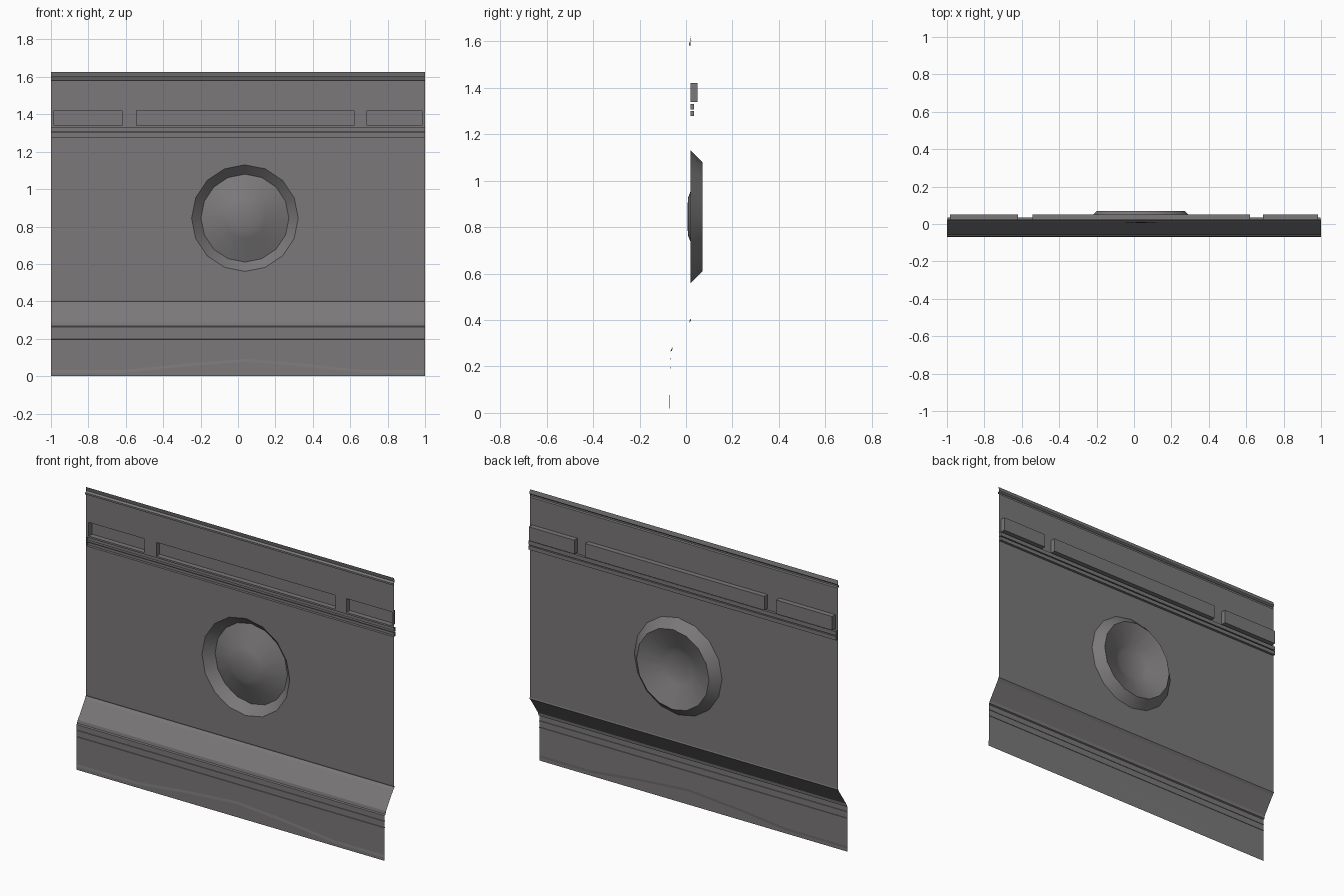
import bpy, bmesh, math

if "Cube" in bpy.data.objects:
    bpy.data.objects.remove(bpy.data.objects["Cube"])

CX, CZ, WALL_Y, SIDES = 0.037, 0.845, 0.02, 16

# Dark grey finish for every part
dark = bpy.data.materials.new("dark_grey")
dark.diffuse_color = (0.197, 0.189, 0.192, 1)
dark.use_nodes = True
dark.node_tree.nodes["Principled BSDF"].inputs["Base Color"].default_value = dark.diffuse_color


def finish(name, bm):
    """Weld, orient the sheet towards the front (-y) and link it."""
    bmesh.ops.remove_doubles(bm, verts=bm.verts, dist=1e-5)
    bmesh.ops.recalc_face_normals(bm, faces=bm.faces)
    bm.normal_update()
    if sum(f.normal.y * f.calc_area() for f in bm.faces) > 0:
        bmesh.ops.reverse_faces(bm, faces=bm.faces)
    me = bpy.data.meshes.new(name)
    bm.to_mesh(me)
    bm.free()
    me.materials.append(dark)
    ob = bpy.data.objects.new(name, me)
    bpy.context.collection.objects.link(ob)
    return ob


def ring(r, y):
    return [(CX + r * math.sin(2 * math.pi * i / SIDES), y,
             CZ + r * math.cos(2 * math.pi * i / SIDES)) for i in range(SIDES)]


def rect(x0, x1, z0, z1, y):
    return [(x0, y, z0), (x1, y, z0), (x1, y, z1), (x0, y, z1)]


def loop_verts(bm, pts):
    return [bm.verts.new(p) for p in pts]


def bridge(bm, a, b, smooth=False):
    for i in range(len(a)):
        j = (i + 1) % len(a)
        bm.faces.new((a[i], a[j], b[j], b[i])).smooth = smooth


# Flat wall: a sheet with openings for the dish, the pockets and the grooves
pockets = [(-0.983, -0.62, 1.34, 1.421, 0.05), (-0.543, 0.62, 1.34, 1.421, 0.05),
           (0.69, 0.985, 1.34, 1.421, 0.05),
           (-0.998, 0.998, 1.279, 1.301, 0.035), (-0.998, 0.998, 1.307, 1.33, 0.035)]
bm = bmesh.new()
edges = []
outlines = [rect(-1, 1, 0.405, 1.58, WALL_Y), ring(0.285, WALL_Y)]
outlines += [rect(*p[:4], WALL_Y) for p in pockets]
loops = [loop_verts(bm, o) for o in outlines]
for vs in loops:
    edges += [bm.edges.new((vs[i - 1], vs[i])) for i in range(len(vs))]
bmesh.ops.triangle_fill(bm, edges=edges, use_beauty=True, use_dissolve=False,
                        normal=(0, -1, 0))
# Sunken pockets and grooves
for p, front in zip(pockets, loops[2:]):
    back = loop_verts(bm, rect(*p))
    bridge(bm, front, back)
    bm.faces.new(back)
finish("wall_panel", bm)

# Round dish: smooth rim, crisp crease, smooth bulging centre
bm = bmesh.new()
rings = [loop_verts(bm, ring(r, y)) for r, y in
         [(0.285, WALL_Y), (0.235, 0.07), (0.11, 0.02), (0.08, 0.008)]]
for k in range(3):
    bridge(bm, rings[k], rings[k + 1], smooth=True)
for i in range(SIDES):
    bm.edges.get((rings[1][i - 1], rings[1][i])).smooth = False
tip = bm.verts.new((CX, 0.006, CZ))
for i in range(SIDES):
    bm.faces.new((rings[3][i - 1], rings[3][i], tip)).smooth = True
finish("round_dish", bm)


def sweep(name, profile, caps=()):
    """Run a (y, z) profile across the full width, closing selected ends."""
    bm = bmesh.new()
    left, right = [loop_verts(bm, [(x, y, z) for y, z in profile]) for x in (-1, 1)]
    for i in range(len(profile) - 1):
        bm.faces.new((left[i], right[i], right[i + 1], left[i + 1]))
    for a, b in caps:
        bm.faces.new(left[a:b])
        bm.faces.new(right[a:b])
    return finish(name, bm)


# Top trim with a small raised bead
sweep("top_trim", [(0.02, 1.58), (0.012, 1.584), (0.012, 1.594), (0.02, 1.598),
                   (0.023, 1.602), (0.018, 1.625)], [(0, 4), (3, 6)])

# Sloping ledge and skirting with two shallow grooves
sweep("lower_ledge", [(0.02, 0.405), (0.022, 0.398), (0.01, 0.384),
                      (-0.057, 0.286), (-0.06, 0.268), (-0.068, 0.264),
                      (-0.068, 0.236), (-0.066, 0.235), (-0.066, 0.231), (-0.068, 0.23),
                      (-0.068, 0.198), (-0.066, 0.197), (-0.066, 0.193), (-0.068, 0.192),
                      (-0.068, 0.15)],
      [(0, 3), (3, 6), (6, 10), (10, 14)])

# Skirting with a gently arched step along the bottom
arch = [(-1, 0.033), (-0.6, 0.033), (-0.28, 0.068), (CX, 0.092),
        (0.35, 0.068), (0.66, 0.033), (1, 0.033)]
bm = bmesh.new()
cols = [loop_verts(bm, [(x, -0.068, 0.15), (x, -0.068, z), (x, -0.07, z - 0.015),
                        (x, -0.07, 0)]) for x, z in arch]
for a, b in zip(cols, cols[1:]):
    for i in range(3):
        bm.faces.new((a[i], a[i + 1], b[i + 1], b[i]))
finish("arched_skirting", bm)
